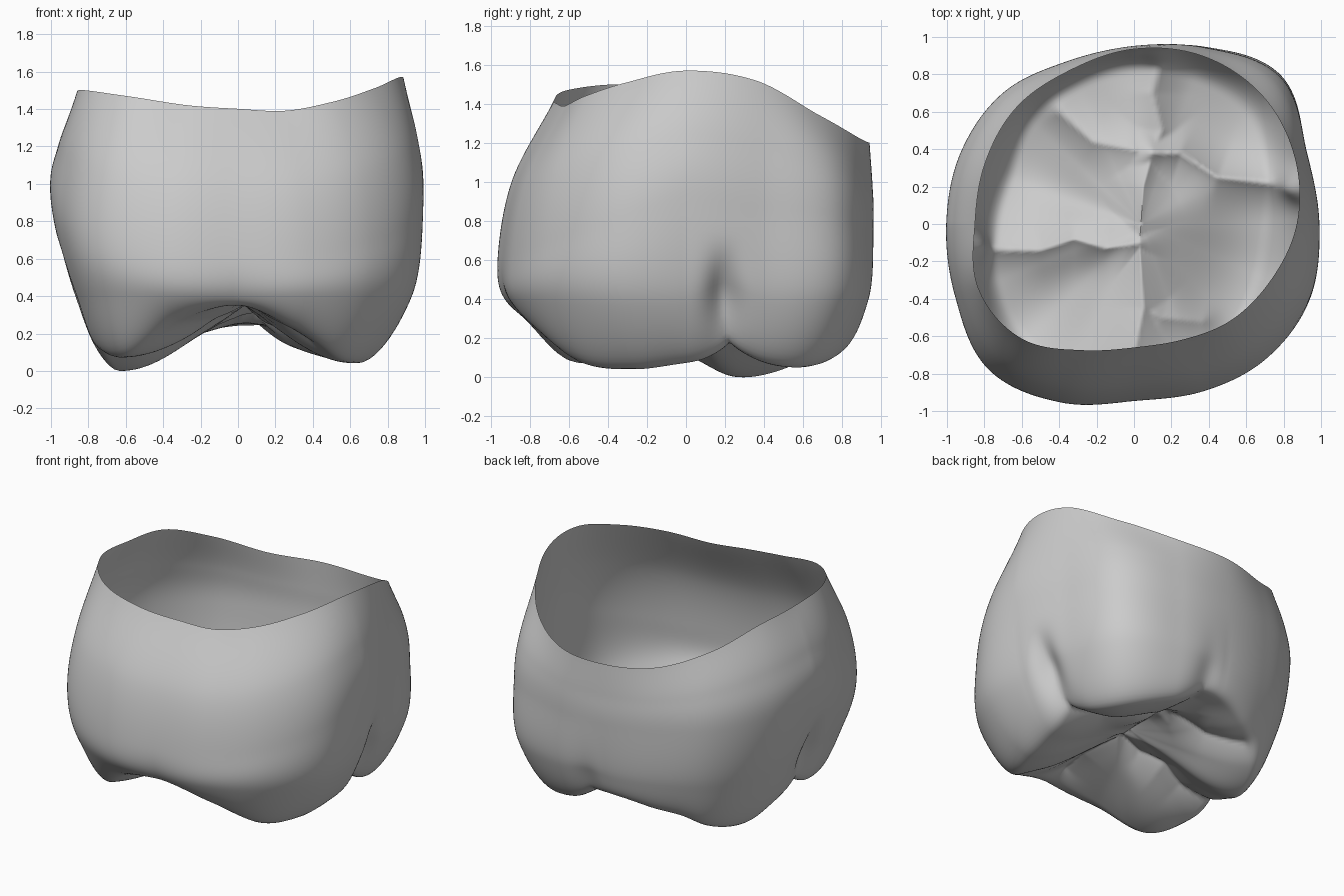
import bpy
import bmesh
import math
from mathutils import Vector

if "Cube" in bpy.data.objects:
    bpy.data.objects.remove(bpy.data.objects["Cube"], do_unlink=True)

SEGMENTS = 240
WALL_STEPS = 12
FLOOR_STEPS = 50

# Outlines sampled counter-clockwise from +x at equal angles
RIM_R = [.87, .93, .97, .97, .935, .89, .885, .86, .85, .9, .86, .73, .66, .67, .73, .79]
RIM_Z = [1.57, 1.52, 1.34, 1.22, 1.2, 1.22, 1.33, 1.45, 1.48, 1.5, 1.47, 1.42, 1.4, 1.39, 1.44, 1.51]
BELLY_R = [.99, 1.0, 1.11, 1.02, .95, .94, .99, 1.0, 1.0, 1.03, 1.1, 1.03, .945, .96, 1.0, 1.02]
CREST_R = [.68, .75, .84, .83, .8, .77, .75, .69, .71, .77, .82, .8, .78, .77, .74, .69]
CREST_Z = [.07, .08, .05, .12, .23, .17, .05, 0, .1, .1, .08, .27, .34, .23, .07, .04]
CENTRE = Vector((.04, 0, .29))

# Grooves of the chewing surface: path, width, depth
GROOVES = [
    ([(0, -.68), (.05, -.45), (.03, -.1), (.05, .2), (.1, .38)], .045, .06),
    ([(.1, .38), (.15, .5), (.1, .7), (.14, .85)], .05, .05),
    ([(.03, -.1), (-.15, -.13), (-.32, -.08), (-.5, -.14), (-1.1, -.13)], .05, .08),
    ([(.1, .38), (.25, .38), (.45, .25), (1.1, .18)], .05, .1),
    ([(.1, .38), (-.22, .44), (-.4, .6)], .045, .05),
    ([(.05, -.45), (.15, -.5), (.37, -.52)], .04, .04),
]


def spline(a, b, c, d, t):
    """Smooth interpolation between b and c."""
    return b + (c - a) * (t / 2) + (a * 2 - b * 5 + c * 4 - d) * (t * t / 2) \
        + (b * 3 - a - c * 3 + d) * (t ** 3 / 2)


def sample(table, turn):
    """Value of a closed outline at a fraction of a turn."""
    n = len(table)
    i = int(turn * n)
    return spline(*(table[(i + k) % n] for k in (-1, 0, 1, 2)), turn * n - i)


def smooth(t):
    t = min(1, max(0, t))
    return t * t * (3 - 2 * t)


def path_distance(p, path):
    best = 9
    for a, b in zip(path, path[1:]):
        a, b = Vector(a), Vector(b)
        ab = b - a
        t = min(1, max(0, (p - a).dot(ab) / ab.length_squared))
        best = min(best, (p - a - ab * t).length)
    return best


def carve(p, wall):
    """Press the grooves into the surface, fading out up the wall."""
    fade = smooth((.75 - p.z) / .5)
    if fade == 0:
        return p
    flat = Vector((p.x, p.y))
    sharp = .6 * (1 - wall)
    lift = 0
    pinch = 0
    for path, width, depth in GROOVES:
        d = path_distance(flat, path) / width
        lift = max(lift, depth * (sharp * math.exp(-d) + (1 - sharp) * math.exp(-(d / 2.5) ** 2)))
        pinch = max(pinch, depth * math.exp(-(d / 1.6) ** 2))
    shrink = 1 - .8 * pinch * fade * wall
    return Vector((p.x * shrink, p.y * shrink, p.z + lift * fade))


def section(turn):
    """Points from the open rim, down the wall, over the cusp to the centre."""
    angle = turn * math.tau
    c, s = math.cos(angle), math.sin(angle)

    def at(r, z):
        return Vector((r * c, r * s, z))

    rim_r, rim_z = sample(RIM_R, turn), sample(RIM_Z, turn)
    belly_r = sample(BELLY_R, turn)
    belly_z = .93 - .33 * max(0, -s) - .15 * max(0, s)
    shoulder_r = belly_r * (.9 + .03 * c + .06 * s * s + .03 * abs(2 * s * c))
    rim = at(rim_r, rim_z)
    upper = at(rim_r + (belly_r - rim_r) * .74, (rim_z + belly_z) / 2)
    belly = at(belly_r, belly_z)
    shoulder = at(shoulder_r, .4)
    crest_r = sample(CREST_R, turn)
    crest = at(crest_r, sample(CREST_Z, turn))
    # Level handle, so the wall rolls over the cusp without a crease
    handle = at(crest_r * .6, shoulder.z)

    def floor(f):
        p = CENTRE.lerp(crest, f)
        p.z = CENTRE.z + (crest.z - CENTRE.z) * math.sin(f * math.pi / 2) ** 1.8
        return p

    keys = [rim + (rim - upper) * .9, rim, upper, belly, shoulder, crest, handle]
    points = []
    for k in range(4):
        for i in range(WALL_STEPS):
            p = spline(*keys[k:k + 4], i / WALL_STEPS)
            points.append(carve(p, 1 if k < 3 else 1 - smooth(i / WALL_STEPS)))
    for i in range(FLOOR_STEPS):
        points.append(carve(floor(1 - i / FLOOR_STEPS), 0))
    return points


# Open crown shell
bm = bmesh.new()
columns = [[bm.verts.new(p) for p in section(j / SEGMENTS)] for j in range(SEGMENTS)]
tip = bm.verts.new(carve(CENTRE.copy(), 0))
for j, left in enumerate(columns):
    right = columns[(j + 1) % SEGMENTS]
    for i in range(len(left) - 1):
        bm.faces.new((left[i], left[i + 1], right[i + 1], right[i]))
    bm.faces.new((left[-1], tip, right[-1]))

# Rest the lowest cusp on the ground
lowest = min(v.co.z for v in bm.verts)
bmesh.ops.translate(bm, vec=(0, 0, -lowest), verts=bm.verts)
for face in bm.faces:
    face.smooth = True

mesh = bpy.data.meshes.new("crown_shell")
bm.to_mesh(mesh)
bm.free()
crown = bpy.data.objects.new("crown_shell", mesh)
bpy.context.collection.objects.link(crown)

grey = bpy.data.materials.new("plain grey")
grey.use_nodes = True
colour = (.6, .6, .6, 1)
grey.diffuse_color = colour
grey.node_tree.nodes["Principled BSDF"].inputs["Base Color"].default_value = colour
mesh.materials.append(grey)
